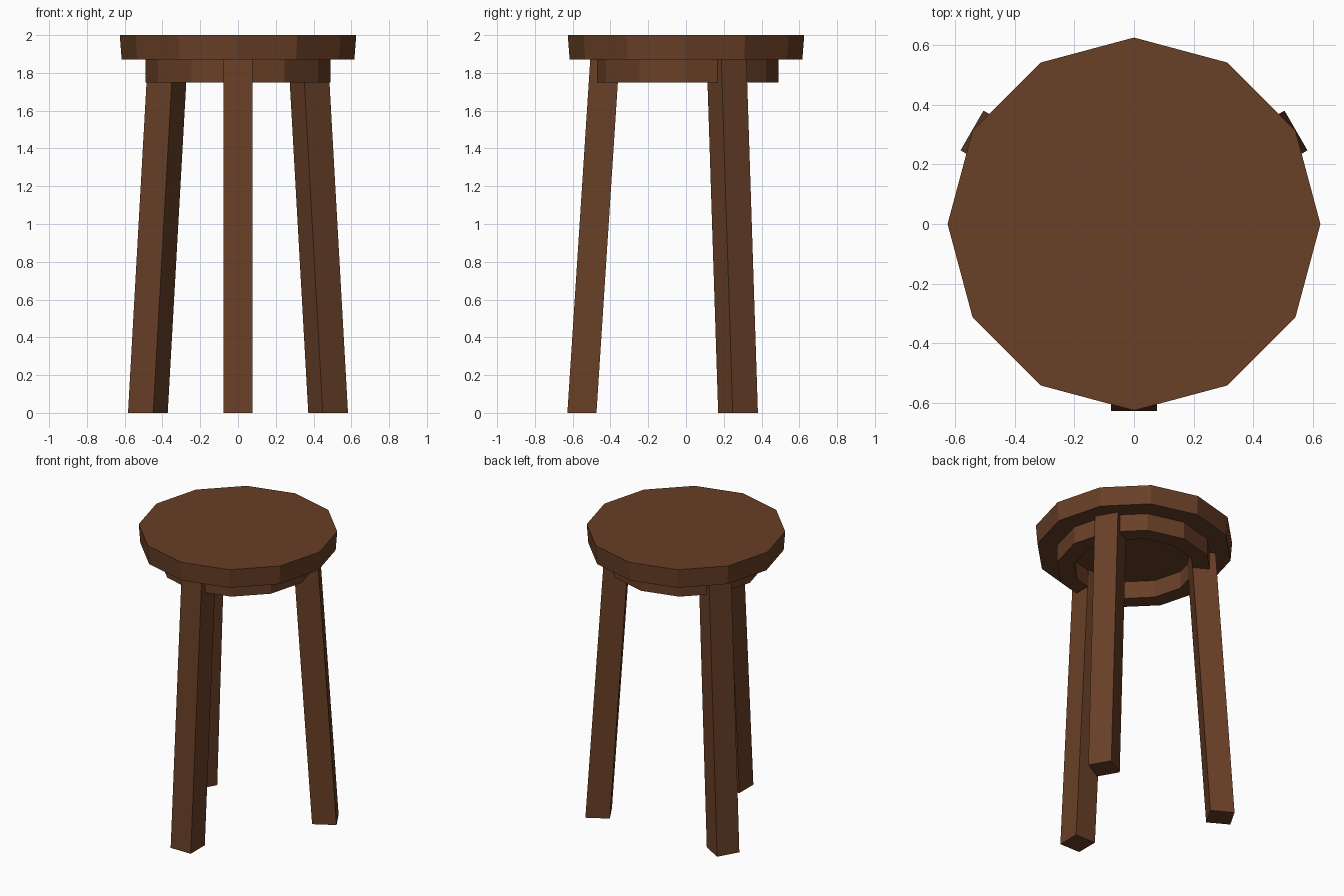
import bpy, bmesh, math
from mathutils import Matrix

if "Cube" in bpy.data.objects:
    bpy.data.objects.remove(bpy.data.objects["Cube"])

SIDES = 12
wood = bpy.data.materials.new("brown_wood")
wood.diffuse_color = (0.14, 0.05, 0.02, 1)
wood.use_nodes = True
wood.node_tree.nodes["Principled BSDF"].inputs["Base Color"].default_value = wood.diffuse_color


def make_object(name, bm):
    bmesh.ops.recalc_face_normals(bm, faces=bm.faces[:])
    mesh = bpy.data.meshes.new(name)
    bm.to_mesh(mesh)
    bm.free()
    mesh.materials.append(wood)
    obj = bpy.data.objects.new(name, mesh)
    bpy.context.collection.objects.link(obj)
    return obj


def ring_verts(bm, radius, z):
    return [bm.verts.new((radius * math.cos(i * math.tau / SIDES),
                          radius * math.sin(i * math.tau / SIDES), z))
            for i in range(SIDES)]


def bridge(bm, a, b):
    for i in range(len(a)):
        j = (i + 1) % len(a)
        bm.faces.new((a[i], a[j], b[j], b[i]))


# Seat: twelve-sided slab, slightly narrower underneath
bm = bmesh.new()
bottom, top = ring_verts(bm, 0.616, 1.87), ring_verts(bm, 0.626, 2.0)
bridge(bm, bottom, top)
bm.faces.new(bottom)
bm.faces.new(top)
make_object("seat", bm)

# Apron: hollow twelve-sided ring below the seat
bm = bmesh.new()
loops = [ring_verts(bm, r, z) for r, z in
         ((0.49, 1.75), (0.49, 1.87), (0.38, 1.87), (0.38, 1.75))]
for k in range(4):
    bridge(bm, loops[k], loops[(k + 1) % 4])
make_object("apron_ring", bm)

# Legs: three square bars splayed outward, cut level at floor and seat
HALF = 0.077
for name, angle in (("front_leg", -90), ("back_right_leg", 30), ("back_left_leg", 150)):
    bm = bmesh.new()
    ends = []
    for reach, z in ((0.551, 0), (0.430, 1.87)):
        ends.append([bm.verts.new((reach + sx * HALF, sy * HALF, z))
                     for sx, sy in ((-1, -1), (1, -1), (1, 1), (-1, 1))])
    bridge(bm, *ends)
    for end in ends:
        bm.faces.new(end)
    bm.transform(Matrix.Rotation(math.radians(angle), 4, 'Z'))
    make_object(name, bm)
